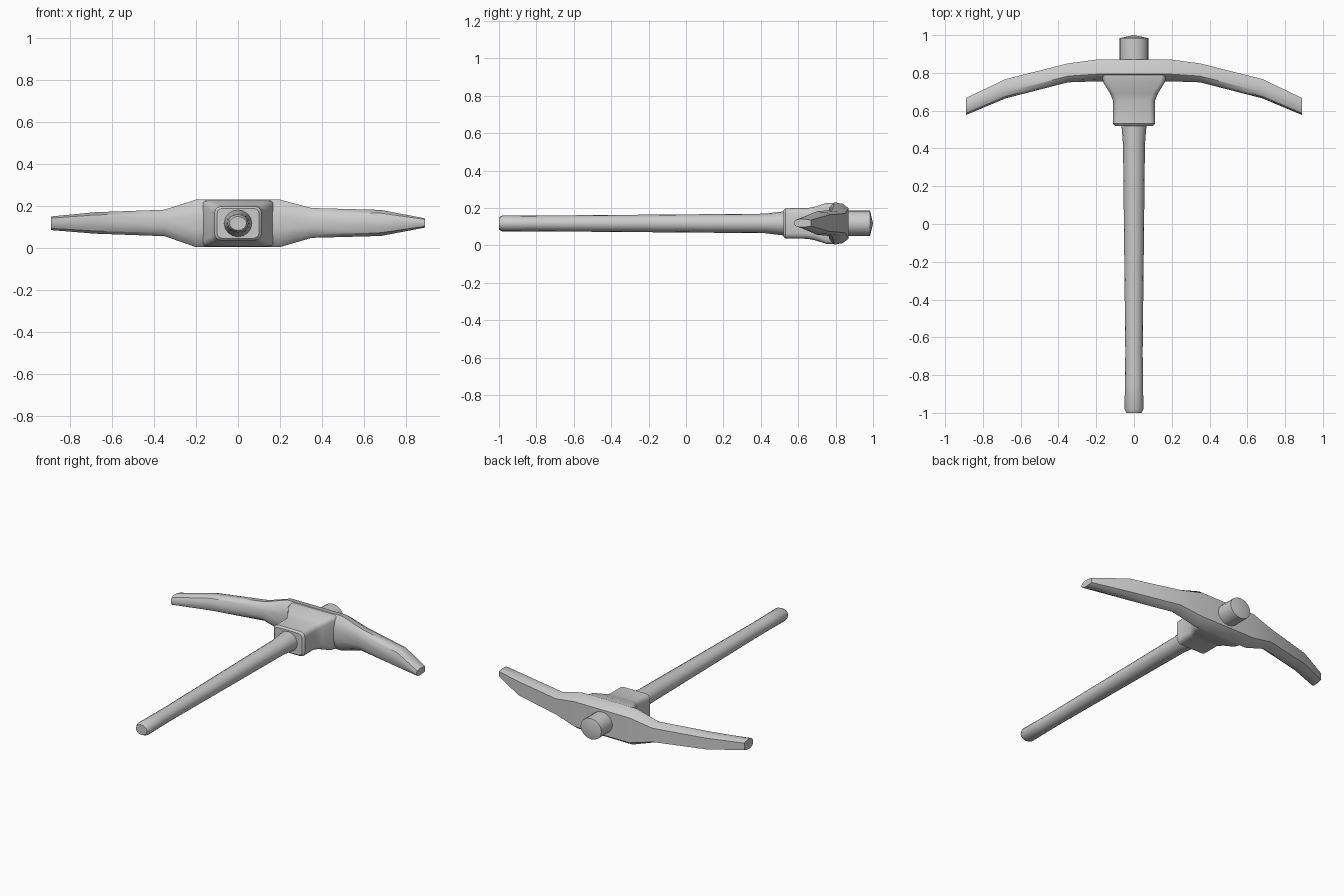
import bpy, bmesh, math

if "Cube" in bpy.data.objects:
    bpy.data.objects.remove(bpy.data.objects["Cube"])

CZ = 0.117  # common centre height


def loft(name, rings, angle=35):
    """Skin closed rings of equal length; a one-point ring becomes an apex."""
    bm = bmesh.new()
    vs = [[bm.verts.new(p) for p in r] for r in rings]
    for a, b in zip(vs, vs[1:]):
        n = max(len(a), len(b))
        for i in range(n):
            j = (i + 1) % n
            if len(b) == 1:
                bm.faces.new((a[i], a[j], b[0]))
            else:
                bm.faces.new((a[i], a[j], b[j], b[i]))
    for end in (vs[0], vs[-1]):
        if len(end) > 2:
            bm.faces.new(end)
    bmesh.ops.recalc_face_normals(bm, faces=bm.faces)
    me = bpy.data.meshes.new(name)
    bm.to_mesh(me)
    bm.free()
    ob = bpy.data.objects.new(name, me)
    bpy.context.collection.objects.link(ob)
    bpy.ops.object.select_all(action='DESELECT')
    ob.select_set(True)
    bpy.context.view_layer.objects.active = ob
    bpy.ops.object.shade_smooth_by_angle(angle=math.radians(angle))
    return ob


def oval(y, rx, rz, n=16):
    return [(rx * math.cos(2 * math.pi * i / n), y,
             CZ + rz * math.sin(2 * math.pi * i / n)) for i in range(n)]


def rounded_rect(y, hx, hz, r, seg=3):
    pts = []
    for k, (sx, sz) in enumerate([(1, 1), (-1, 1), (-1, -1), (1, -1)]):
        for s in range(seg + 1):
            a = (k + s / seg) * math.pi / 2
            pts.append((sx * (hx - r) + r * math.cos(a), y,
                        CZ + sz * (hz - r) + r * math.sin(a)))
    return pts


# wooden handle, running through the head and ending in a low cone
handle = [(-1.0, .040, .033), (-.98, .050, .043), (-.84, .048, .042),
          (-.68, .046, .043), (.42, .058, .052), (.52, .066, .064),
          (.87, .076, .068), (.984, .076, .068)]
loft("handle", [oval(*h) for h in handle] + [[(0, 1.0, CZ)]])

# socket collar flaring into the head
collar = [(.52, .100, .071, .025), (.532, .112, .081, .03),
          (.65, .110, .082, .03), (.69, .126, .090, .03),
          (.75, .163, .109, .025), (.80, .175, .110, .025)]
loft("socket", [rounded_rect(*c) for c in collar])

# curved double-ended head: x, front y, back y, lower z, upper z
section = [(1, .72), (.72, .93), (.33, 1), (.1, .75), (0, .3)]
section += [(t, -h) for t, h in reversed(section)]
stations = [(-.89, .577, .667, .085, .150), (-.68, .665, .767, .068, .170),
            (-.35, .750, .850, .056, .182), (-.20, .755, .870, .004, .230),
            (.20, .755, .870, .004, .230), (.35, .750, .850, .048, .190),
            (.68, .665, .767, .057, .181), (.89, .577, .667, .097, .141)]
loft("pick_head", [[(x, f + t * (b - f), (lo + hi) / 2 + h * (hi - lo) / 2)
                    for t, h in section] for x, f, b, lo, hi in stations])
